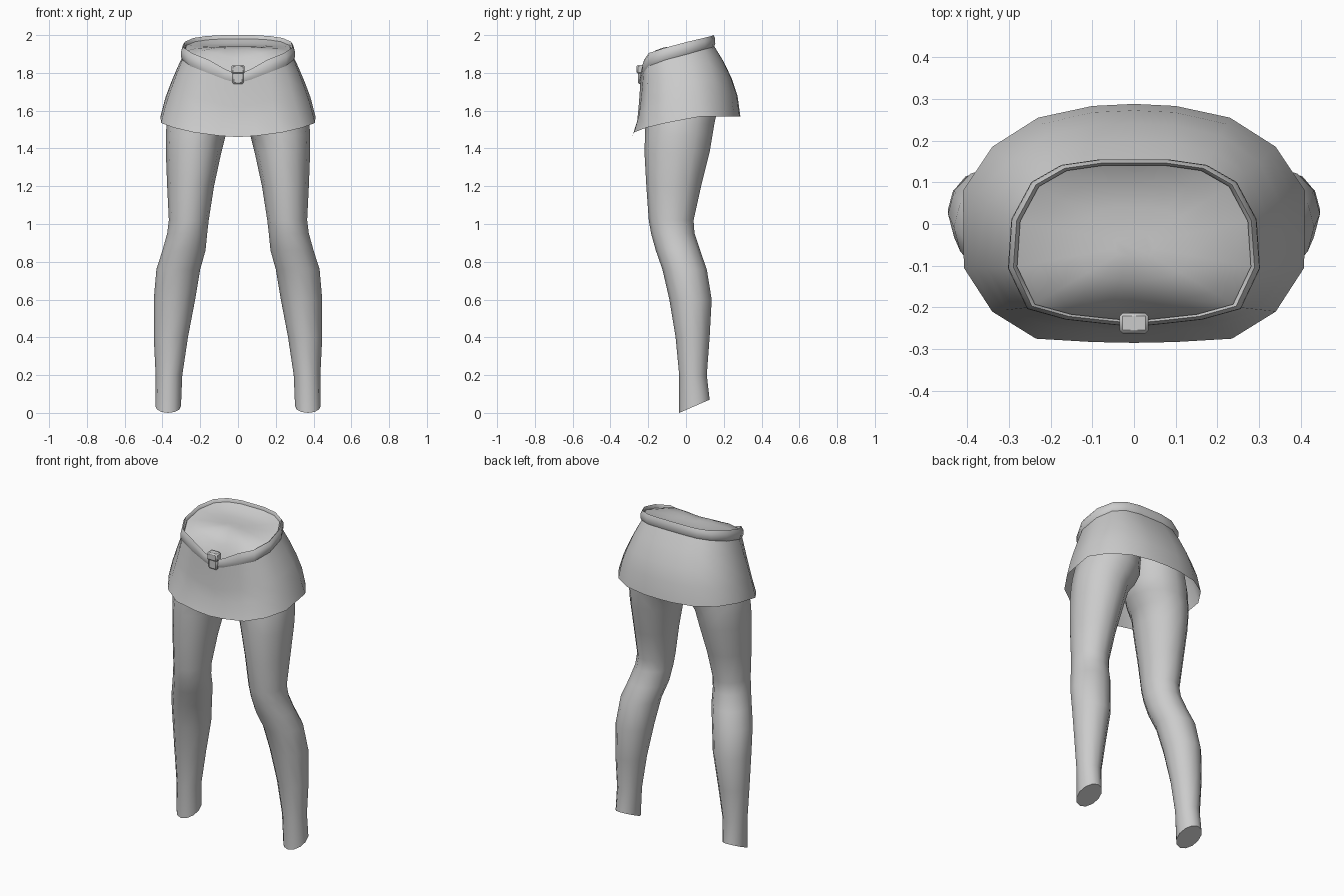
import bpy, bmesh, math

if "Cube" in bpy.data.objects:
    bpy.data.objects.remove(bpy.data.objects["Cube"])

grey = bpy.data.materials.new("plain grey")
grey.diffuse_color = (0.6, 0.6, 0.6, 1)
grey.use_nodes = True
grey.node_tree.nodes["Principled BSDF"].inputs["Base Color"].default_value = grey.diffuse_color


def finish(name, bm, angle=60, recalc=True):
    if recalc:
        bmesh.ops.recalc_face_normals(bm, faces=bm.faces)
    me = bpy.data.meshes.new(name)
    bm.to_mesh(me)
    bm.free()
    me.materials.append(grey)
    me.shade_smooth()
    me.set_sharp_from_angle(angle=math.radians(angle))
    ob = bpy.data.objects.new(name, me)
    bpy.context.collection.objects.link(ob)
    return ob


def loft(rings, cap_start=False, cap_end=False):
    """Bridge closed rings of equal length, in order."""
    bm = bmesh.new()
    loops = [[bm.verts.new(p) for p in r] for r in rings]
    n = len(loops[0])
    for a, b in zip(loops, loops[1:]):
        for i in range(n):
            j = (i + 1) % n
            bm.faces.new((a[i], a[j], b[j], b[i]))
    if cap_start:
        bm.faces.new(loops[0])
    if cap_end:
        bm.faces.new(loops[-1])
    return bm


def full(half):
    """Half outline from back centre to front centre, mirrored into a ring."""
    return half + [(-x, y, z) for x, y, z in half[-2:0:-1]]


# Half outlines, back to front
hem = [(0, .288, 1.57), (.10, .283, 1.57), (.23, .255, 1.57), (.34, .185, 1.57),
       (.41, .08, 1.57), (.408, -.105, 1.535), (.34, -.21, 1.51),
       (.235, -.275, 1.485), (.10, -.283, 1.467), (0, -.285, 1.46)]
waist = [(0, .15, 1.94), (.08, .15, 1.94), (.17, .137, 1.935), (.24, .097, 1.925),
         (.287, .01, 1.90), (.295, -.105, 1.87), (.25, -.20, 1.835),
         (.16, -.225, 1.80), (.07, -.235, 1.765), (0, -.242, 1.745)]
rim_z = [2.0, 2.0, 1.995, 1.985, 1.965, 1.935, 1.905, 1.87, 1.82, 1.79]
flare = [1.8, 1.8, 1.7, 1.5, 1.3, 1.2, .9, .5, .4, .4]

# Skirt: flared panel
rings = []
for t in (0, .3, .55, .8, 1):
    ring = []
    for h, w, p in zip(hem, waist, flare):
        k = t ** p
        ring.append((h[0] + (w[0] - h[0]) * k, h[1] + (w[1] - h[1]) * k,
                     h[2] + (w[2] - h[2]) * t))
    rings.append(full(ring))
finish("skirt", loft(rings))


def band(scale, f):
    """Waist outline scaled sideways, at fraction f of the band height."""
    return full([(x * scale, (y + .05) * scale - .05, z + (r - z) * f)
                 for (x, y, z), r in zip(waist, rim_z)])


# Rolled waistband with a lip turned inwards
finish("waistband", loft([band(1, 0), band(1.025, .25), band(1.02, .7),
                          band(.98, 1), band(.95, .85), band(.95, .35)]), 80)

# Belly surface filling the waist opening
rings = []
for s, k in ((.95, 0), (.75, .6), (.45, .9), (.15, 1)):
    rings.append(full([(x * s, (y + .05) * s - .05, (r - .02) * (1 - k) + 1.94 * k)
                       for (x, y, z), r in zip(waist, rim_z)]))
finish("belly", loft(rings, cap_end=True), 80)

# Legs: (z, inner x, outer x, front y, back y)
sections = [(1.74, -.01, .32, -.20, .17), (1.60, -.01, .365, -.212, .165),
            (1.53, .02, .378, -.215, .15), (1.47, .065, .382, -.217, .14),
            (1.38, .088, .382, -.22, .125), (1.20, .127, .375, -.21, .08),
            (1.02, .155, .366, -.197, .04), (.95, .163, .375, -.185, .045),
            (.86, .172, .40, -.16, .075), (.76, .20, .432, -.125, .11),
            (.60, .227, .446, -.088, .136), (.40, .265, .446, -.055, .125),
            (.20, .295, .436, -.036, .11), (.035, .302, .438, -.036, .125)]
N = 12
for side, name in ((1, "left_leg"), (-1, "right_leg")):
    rings = []
    for z, xi, xo, yf, yb in sections:
        ring = []
        for i in range(N):
            a = 2 * math.pi * i / N
            c, s = math.cos(a), math.sin(a)
            # the ankle opening slopes up to the back
            dz = .035 * s if z < .1 else 0
            ring.append((side * ((xi + xo) / 2 + (xo - xi) / 2 * c),
                         (yf + yb) / 2 + (yb - yf) / 2 * s, z + dz))
        rings.append(ring)
    finish(name, loft(rings, True, True), 60)

# Buckle: plate with a raised head
for name, w, y0, y1, z0, z1 in (("buckle_plate", .03, -.255, -.215, 1.74, 1.82),
                                ("buckle_head", .035, -.262, -.213, 1.795, 1.843)):
    bm = bmesh.new()
    bmesh.ops.create_cube(bm, size=1)
    for v in bm.verts:
        v.co = (v.co.x * 2 * w, (y0 + y1) / 2 + v.co.y * (y1 - y0),
                (z0 + z1) / 2 + v.co.z * (z1 - z0))
    bmesh.ops.bevel(bm, geom=bm.edges[:], offset=.008, segments=1, affect='EDGES')
    finish(name, bm, 40)
